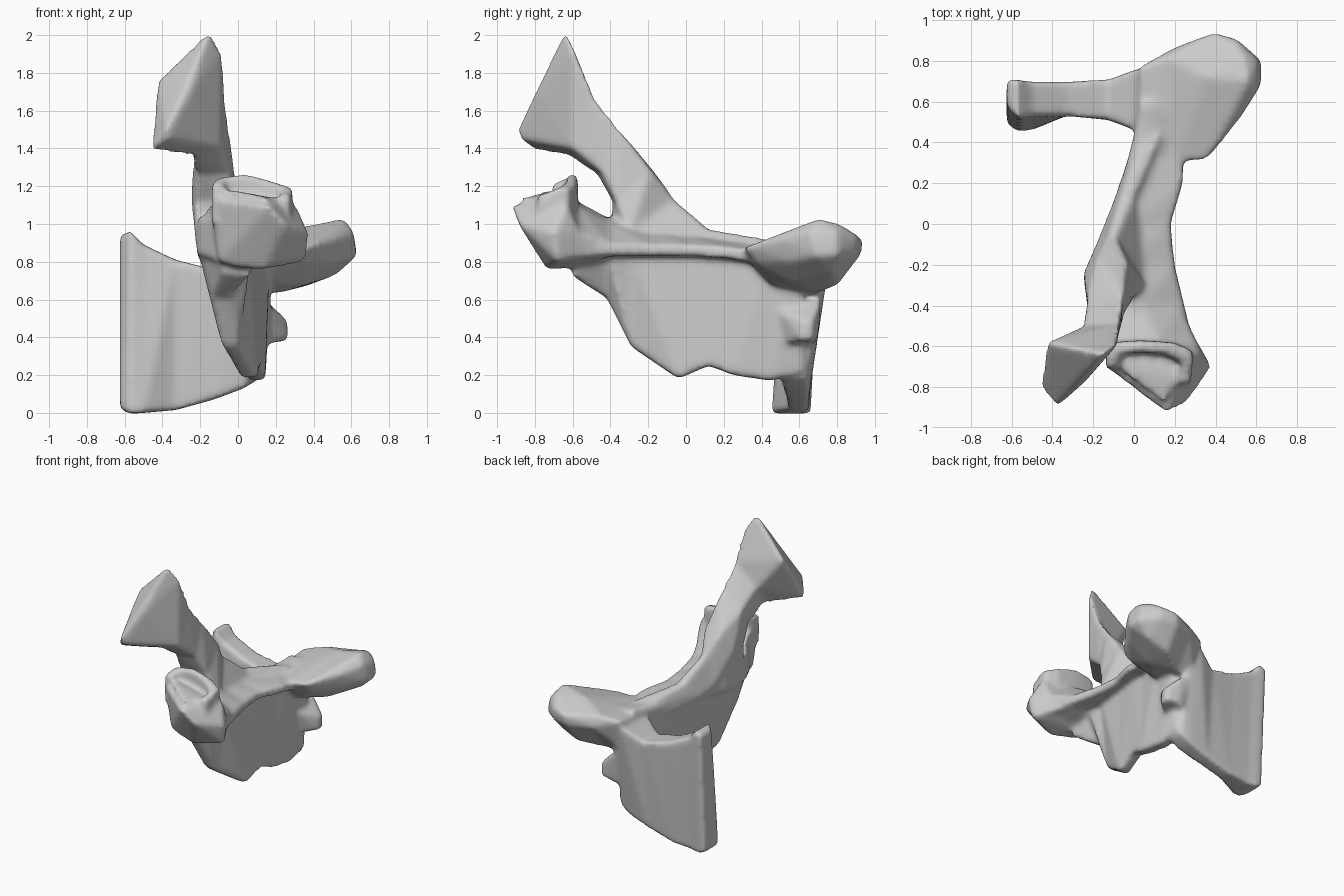
import bpy, bmesh

bm = bmesh.new()


def hull(points):
    """Add one closed convex piece to the bone."""
    tmp = bmesh.new()
    for p in points:
        tmp.verts.new(p)
    bmesh.ops.convex_hull(tmp, input=tmp.verts)
    loose = [v for v in tmp.verts if not v.link_faces]
    bmesh.ops.delete(tmp, geom=loose, context='VERTS')
    bmesh.ops.recalc_face_normals(tmp, faces=tmp.faces)
    me = bpy.data.meshes.new("piece")
    tmp.to_mesh(me)
    tmp.free()
    bm.from_mesh(me)
    bpy.data.meshes.remove(me)


def chain(stations):
    """Join neighbouring cross-sections with convex pieces."""
    for a, b in zip(stations, stations[1:]):
        hull(a + b)


# Tall flared spine, from its end down to the body ridge
chain([
    [(-.15, -.64, 2.03), (-.38, -.895, 1.5), (-.25, -.785, 1.7), (-.36, -.88, 1.45),
     (-.46, -.8, 1.39), (-.43, -.58, 1.76), (-.08, -.59, 1.92)],
    [(-.24, -.62, 1.36), (-.25, -.5, 1.52), (-.07, -.49, 1.68), (-.09, -.6, 1.4)],
    [(-.22, -.47, 1.26), (-.23, -.36, 1.4), (-.05, -.36, 1.51), (-.05, -.45, 1.28)],
    [(-.23, -.39, 1.12), (-.25, -.24, 1.15), (-.18, -.17, 1.28), (-.03, -.19, 1.29), (.0, -.37, 1.12)],
    [(-.22, -.4, .85), (-.18, -.08, .9), (-.13, -.07, 1.13), (-.09, -.06, 1.13), (.06, -.3, .95)],
    [(-.1, .12, .82), (-.07, .12, .97), (-.01, .12, .97), (.08, .1, .82)],
    [(.0, .42, .78), (.02, .42, .9), (.13, .44, .92), (.16, .4, .78)],
])

# Shelf running along the top of the body: y, left x, right x, low z, ridge z
shelf = [(-.6, -.13, .29, .81, 1.02), (-.45, -.21, .26, .83, 1.04),
         (-.2, -.22, .2, .83, .98), (0, -.13, .18, .83, .94),
         (.2, -.06, .24, .82, .91), (.33, 0, .24, .8, .9), (.6, .03, .24, .7, .92)]
chain([[(a, y, lo), (a, y, hi), ((a + b) / 2 - .03, y, hi), (b, y, lo + .06), (b, y, lo)]
       for y, a, b, lo, hi in shelf])

# Thin hanging web: y, low z, left top x, right top x, low centre x
web = [(-.6, .74, -.12, .1, -.04), (-.42, .61, -.2, .08, -.09), (-.29, .35, -.22, .06, -.04),
       (-.04, .18, -.15, .09, .06), (.12, .25, -.1, .12, .08), (.25, .2, -.05, .13, .1),
       (.45, .17, .0, .17, .1), (.62, .22, .02, .19, .09)]
chain([[(c - .045, y, z), (c + .045, y, z), (l, y, .88), (r, y, .87),
        ((l + r) / 2 + .07, y, .72)] for y, z, l, r, c in web])

# Front process: block, sloping cup floor and raised rim
chain([
    [(-.14, -.7, 1.14), (.16, -.93, 1.1), (.25, -.89, 1.0), (.38, -.7, .95),
     (.36, -.68, .8), (.14, -.74, .76), (.0, -.7, .77), (-.1, -.68, .8), (.31, -.63, 1.1)],
    [(-.14, -.57, 1.12), (.12, -.58, 1.1), (.3, -.56, .95), (.29, -.55, .83), (.0, -.55, .77), (-.12, -.55, .8)],
    [(-.2, -.4, 1.03), (.05, -.4, 1.0), (.23, -.4, .9), (.22, -.4, .83), (-.2, -.4, .83)],
])
hull([(-.09, -.7, 1.19), (.15, -.88, 1.14), (.24, -.74, 1.13), (-.04, -.63, 1.16), (.18, -.65, 1.12),
      (.2, -.65, 1), (-.05, -.65, 1), (.12, -.8, 1)])


def post(x, y, z, d=.028):
    return [(x + s * d, y + t * d, h) for s in (-1, 1) for t in (-1, 1) for h in (z, 1.0)]


chain([post(*p) for p in [(-.11, -.68, 1.21), (-.09, -.61, 1.24), (.03, -.6, 1.26),
                          (.17, -.61, 1.22), (.26, -.65, 1.19), (.25, -.76, 1.15)]])

# Right rear process with its rounded head
chain([
    [(.02, .42, .88), (.02, .77, .9), (.02, .68, .62), (.06, .45, .72)],
    [(.2, .3, .87), (.2, .33, .8), (.2, .45, .68), (.2, .7, .63), (.2, .87, .85), (.15, .82, .93), (.2, .6, .92)],
    [(.36, .31, .88), (.36, .38, .79), (.36, .58, .68), (.36, .8, .67), (.38, .93, .84), (.4, .94, .92), (.36, .72, .99)],
    [(.51, .5, .92), (.52, .56, .8), (.52, .78, .73), (.51, .9, .85), (.5, .91, .93), (.54, .82, 1.0), (.56, .7, 1.03)],
    [(.61, .66, .96), (.63, .7, .83), (.63, .8, .84), (.61, .8, .95)],
])

# Broad left rear plate: x, low y pair, low z, high y pair, high z
plate = [(-.625, .49, .66, .02, .58, .71, .94), (-.57, .45, .66, -.005, .52, .71, .96),
         (-.5, .46, .65, 0, .53, .7, .89), (-.33, .54, .65, .015, .53, .7, .81),
         (-.13, .53, .65, .07, .51, .71, .76), (.03, .51, .65, .13, .45, .77, .86),
         (.11, .52, .64, .18, .45, .76, .85)]
chain([[(x, a, z), (x, b, z), (x, c, h), (x, d, h)] for x, a, b, z, c, d, h in plate])

# Small side knob, joined to the back edge below the right process
chain([
    [(.08, .35, .6), (.08, .4, .36), (.08, .67, .35), (.06, .72, .66)],
    [(.18, .5, .54), (.17, .53, .37), (.17, .7, .38), (.17, .71, .58)],
    [(.26, .62, .49), (.265, .61, .38), (.265, .67, .38), (.265, .67, .48)],
])

# Fuse all pieces and soften the joins
mesh = bpy.data.meshes.new("bone")
bm.to_mesh(mesh)
bm.free()
bone = bpy.data.objects.new("bone", mesh)
bpy.context.collection.objects.link(bone)
rm = bone.modifiers.new("fuse", 'REMESH')
rm.mode = 'VOXEL'
rm.voxel_size = .015
rm.use_smooth_shade = True
sm = bone.modifiers.new("soften", 'SMOOTH')
sm.factor = .5
sm.iterations = 16
